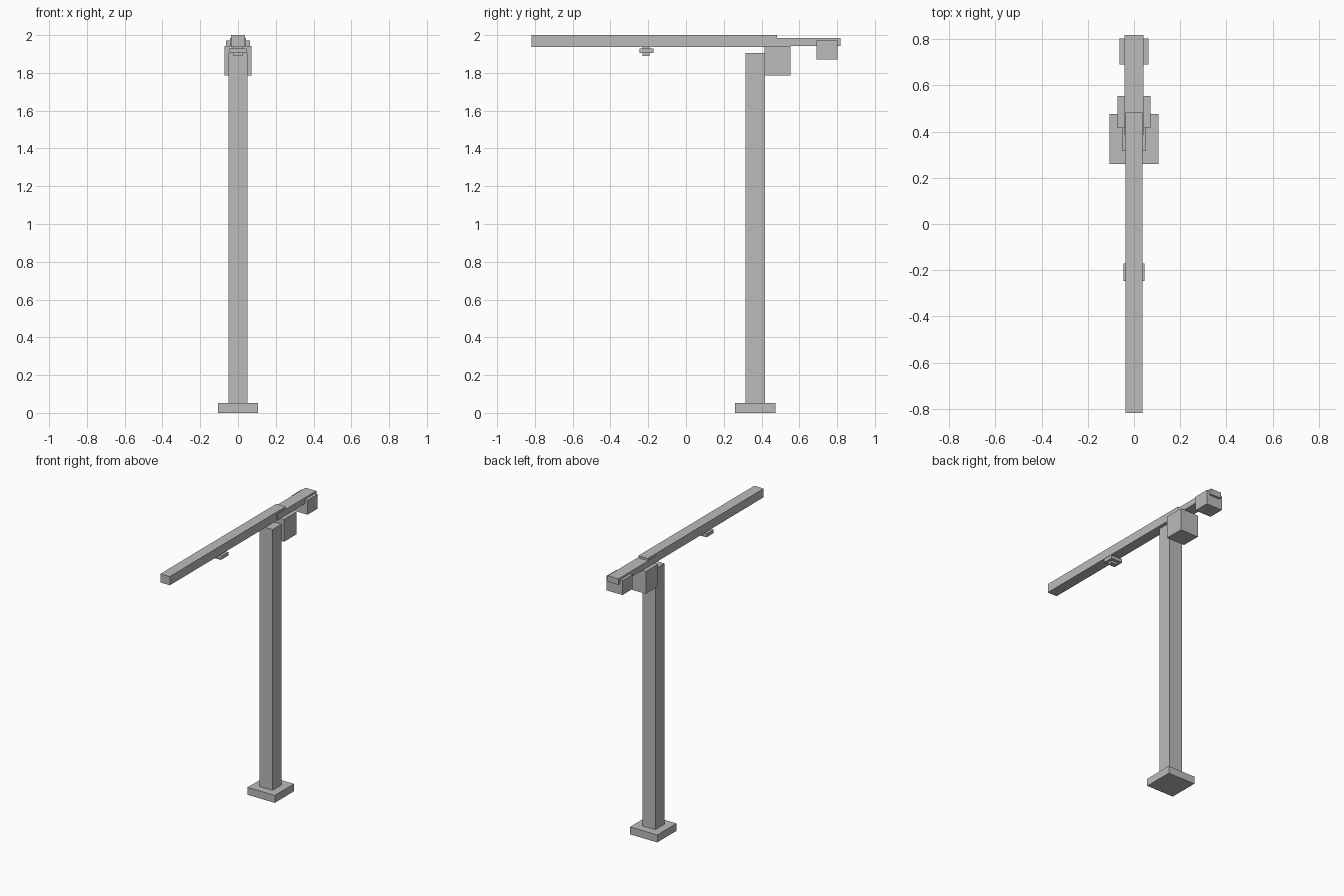
import bpy
import bmesh

if "Cube" in bpy.data.objects:
    bpy.data.objects.remove(bpy.data.objects["Cube"])

grey = bpy.data.materials.new("plain grey")
grey.diffuse_color = (0.5, 0.5, 0.5, 1)
grey.use_nodes = True
grey.node_tree.nodes["Principled BSDF"].inputs["Base Color"].default_value = grey.diffuse_color


def box(name, half_width, y, z):
    """Box symmetric about x = 0, spanning the given y and z ranges."""
    bm = bmesh.new()
    bmesh.ops.create_cube(bm, size=1)
    for v in bm.verts:
        v.co.x *= 2 * half_width
        v.co.y = y[0] if v.co.y < 0 else y[1]
        v.co.z = z[0] if v.co.z < 0 else z[1]
    mesh = bpy.data.meshes.new(name)
    bm.to_mesh(mesh)
    bm.free()
    mesh.materials.append(grey)
    obj = bpy.data.objects.new(name, mesh)
    bpy.context.collection.objects.link(obj)
    return obj


# Foundation and tower
box("base", 0.107, (0.26, 0.475), (0, 0.053))
box("mast", 0.051, (0.315, 0.417), (0.053, 1.905))

# Long front arm and the lower rear arm
box("jib", 0.037, (-0.818, 0.482), (1.938, 2.0))
box("counter_jib", 0.042, (0.385, 0.818), (1.943, 1.985))

# Operator cab behind the mast, weight at the rear end
box("cab", 0.071, (0.415, 0.553), (1.785, 1.943))
box("counterweight", 0.063, (0.69, 0.803), (1.87, 1.972))

# Trolley plate and hook block under the jib
box("trolley", 0.045, (-0.246, -0.172), (1.905, 1.929))
box("hook_block", 0.025, (-0.229, -0.193), (1.89, 1.938))
